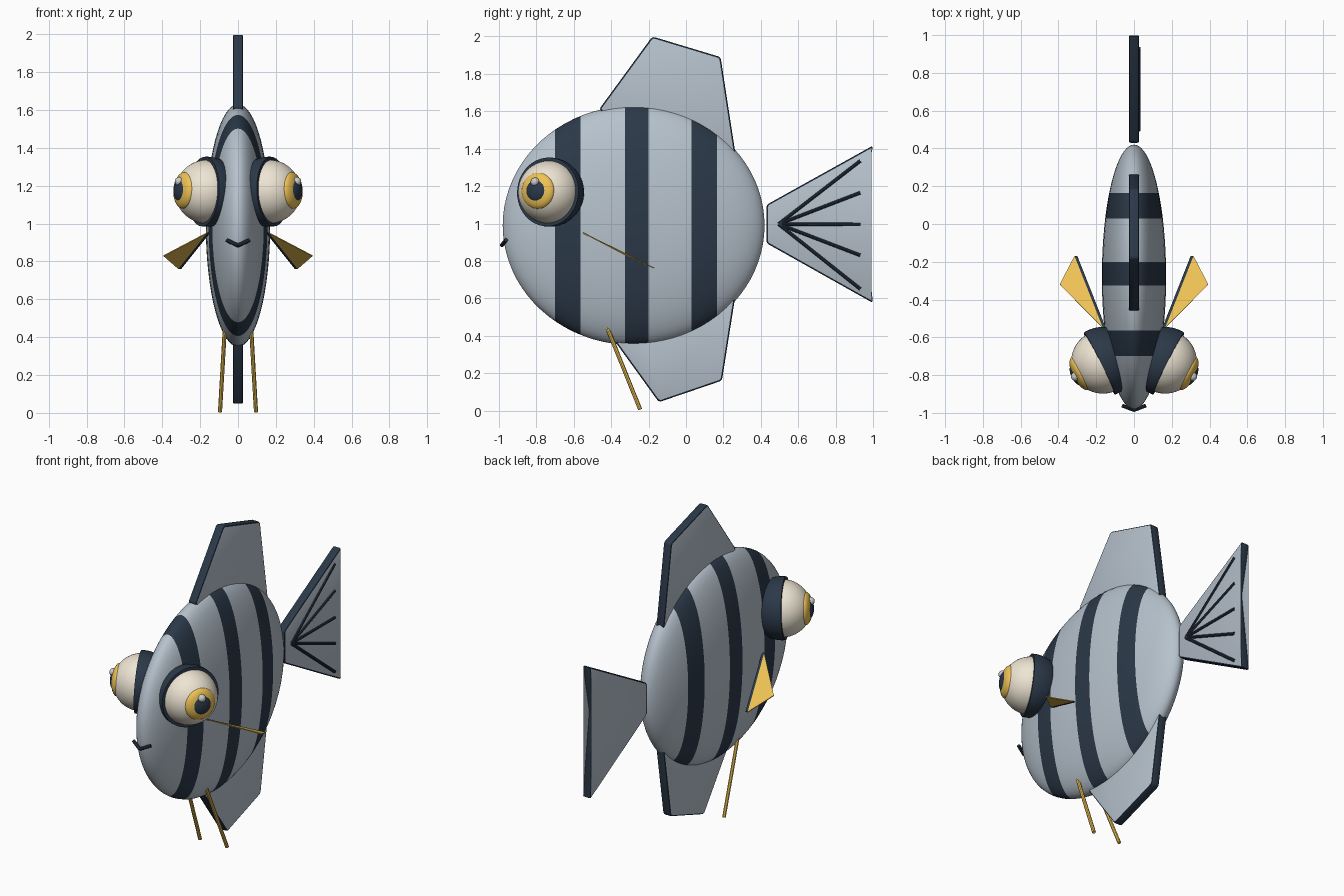
import bpy, bmesh, math
from mathutils import Vector, Matrix

if "Cube" in bpy.data.objects:
    bpy.data.objects.remove(bpy.data.objects["Cube"])


def material(name, rgb):
    m = bpy.data.materials.new(name)
    m.diffuse_color = (*rgb, 1)
    m.use_nodes = True
    m.node_tree.nodes["Principled BSDF"].inputs["Base Color"].default_value = m.diffuse_color
    return m


SILVER = material("silver", (0.47, 0.54, 0.61))
NAVY = material("navy", (0.024, 0.04, 0.065))
YELLOW = material("yellow", (0.86, 0.54, 0.09))
CREAM = material("cream", (0.85, 0.78, 0.65))
WHITE = material("white", (0.9, 0.9, 0.9))


def finish(name, bm, mats, smooth=True):
    bmesh.ops.recalc_face_normals(bm, faces=bm.faces)
    me = bpy.data.meshes.new(name)
    bm.to_mesh(me)
    bm.free()
    ob = bpy.data.objects.new(name, me)
    bpy.context.collection.objects.link(ob)
    for m in mats:
        me.materials.append(m)
    if smooth:
        bpy.ops.object.select_all(action='DESELECT')
        ob.select_set(True)
        bpy.context.view_layer.objects.active = ob
        bpy.ops.object.shade_smooth_by_angle(angle=math.radians(35))
    return ob


def ball(centre, radii, axis=(0, 0, 1), u=48, v=32):
    """Ellipsoid whose local z points along axis."""
    bm = bmesh.new()
    rot = Vector(axis).to_track_quat('Z', 'Y').to_matrix().to_4x4()
    bmesh.ops.create_uvsphere(bm, u_segments=u, v_segments=v, radius=1,
                              matrix=Matrix.Translation(centre) @ rot @ Matrix.Diagonal((*radii, 1)))
    return bm


def cut(bm, co, no, remove=False):
    geom = bm.verts[:] + bm.edges[:] + bm.faces[:]
    return bmesh.ops.bisect_plane(bm, geom=geom, plane_co=co, plane_no=no, clear_outer=remove)


def rod(name, a, b, r, mat, sides=10):
    a, b = Vector(a), Vector(b)
    bm = bmesh.new()
    rot = (b - a).to_track_quat('Z', 'Y').to_matrix().to_4x4()
    bmesh.ops.create_cone(bm, cap_ends=True, segments=sides, radius1=r, radius2=r,
                          depth=(b - a).length, matrix=Matrix.Translation((a + b) / 2) @ rot)
    return finish(name, bm, [mat])


def prism(bm, pts, offset):
    """Extrude a planar outline, centred on its plane."""
    offset = Vector(offset)
    face = bm.faces.new([bm.verts.new(Vector(p) - offset / 2) for p in pts])
    new = bmesh.ops.extrude_face_region(bm, geom=[face])["geom"]
    bmesh.ops.translate(bm, vec=offset, verts=[g for g in new if isinstance(g, bmesh.types.BMVert)])


def plate_fin(name, outline, thick=0.054):
    bm = bmesh.new()
    prism(bm, [(0, y, z) for y, z in outline], (thick, 0, 0))
    # round the outline corners, then soften the rim
    corner = [e for e in bm.edges if abs(e.verts[0].co.x - e.verts[1].co.x) > 0.01]
    bmesh.ops.bevel(bm, geom=corner, offset=0.015, segments=3, profile=0.5, affect='EDGES')
    bmesh.ops.recalc_face_normals(bm, faces=bm.faces)
    rim = [e for e in bm.edges if any(abs(f.normal.x) > 0.9 for f in e.link_faces)]
    bmesh.ops.bevel(bm, geom=rim, offset=0.008, segments=2, profile=0.5, affect='EDGES')
    bm.normal_update()
    for f in bm.faces:
        f.material_index = 0 if abs(f.normal.x) > 0.95 else 1
    return finish(name, bm, [SILVER, NAVY])


# Body: flattened ellipsoid, cut at the stripe edges
stripes = [(-0.70, -0.565), (-0.325, -0.20), (0.03, 0.165)]
body = ball((0, -0.28, 0.99), (0.17, 0.64, 0.70), axis=(0, 1, 0), u=64, v=40)
# long axis along y, tall axis along z
xs = max(v.co.x for v in body.verts)
if xs > 0.3:
    for v in body.verts:
        x, z = v.co.x, v.co.z - 0.99
        v.co.x, v.co.z = z, 0.99 + x
for pair in stripes:
    for y in pair:
        cut(body, (0, y, 0), (0, 1, 0))
for f in body.faces:
    y = f.calc_center_median().y
    f.material_index = int(any(a < y < b for a, b in stripes))
finish("body", body, [SILVER, NAVY])

# Dorsal, anal and tail fins
plate_fin("dorsal_fin", [(-0.465, 1.61), (-0.18, 2.0), (0.185, 1.89), (0.265, 1.37), (0.0, 1.3), (-0.3, 1.5)])
plate_fin("anal_fin", [(-0.38, 0.37), (-0.145, 0.045), (0.192, 0.16), (0.265, 0.62), (0.0, 0.7), (-0.25, 0.5)])
plate_fin("tail_fin", [(0.43, 1.1), (1.0, 1.417), (0.938, 1.1), (1.0, 0.575), (0.43, 0.895)])

# Tail rays on the right side only
for i, z in enumerate((1.335, 1.165, 0.995, 0.83, 0.65)):
    rod(f"tail_ray_{i + 1}", (0.027, 0.495, 0.997), (0.027, 0.932, z), 0.009, NAVY)

# Mouth: shallow V
for s in (-1, 1):
    rod("mouth", (0, -0.985, 0.884), (s * 0.06, -0.962, 0.912), 0.0105, NAVY)

for s, side in ((1, "right"), (-1, "left")):
    # Eye: cream ball in a dark socket, looking out and slightly forward
    axis = Vector((s * 0.89, -0.45, 0.05)).normalized()
    c = Vector((s * 0.165, -0.73, 1.168))
    socket = ball(c, (0.185,) * 3, axis)
    res = cut(socket, c + axis * 0.02, axis, remove=True)
    bmesh.ops.holes_fill(socket, edges=[e for e in socket.edges if e.is_boundary], sides=0)
    finish(f"{side}_eye_socket", socket, [NAVY])
    finish(f"{side}_eyeball", ball(c, (0.168,) * 3, axis), [CREAM])
    finish(f"{side}_iris", ball(c + axis * 0.135, (0.097, 0.097, 0.04), axis, 40, 16), [YELLOW])
    finish(f"{side}_pupil", ball(c + axis * 0.152, (0.063, 0.063, 0.032), axis, 32, 16), [NAVY])
    finish(f"{side}_eye_glint", ball((s * 0.31, -0.807, 1.222), (0.024,) * 3, axis, 20, 12), [WHITE])

    # Pectoral fin: thin yellow triangle with a dark inner edge
    a, b, d = (s * 0.165, -0.55, 0.95), (s * 0.393, -0.32, 0.83), (s * 0.315, -0.17, 0.762)
    bm = bmesh.new()
    prism(bm, [a, b, d], (0, 0.002, 0.005))
    n = len(bm.faces)
    prism(bm, [a, d, (d[0] - s * 0.015, *d[1:]), (a[0] - s * 0.015, *a[1:])], (0, 0.002, 0.005))
    for i, f in enumerate(bm.faces):
        f.material_index = int(i >= n)
    finish(f"{side}_pectoral_fin", bm, [YELLOW, NAVY], smooth=False)

    # Pelvic fin: slim stick hanging below the belly
    rod(f"{side}_pelvic_fin", (s * 0.07, -0.42, 0.44), (s * 0.095, -0.245, 0.006), 0.011, YELLOW, 8)
